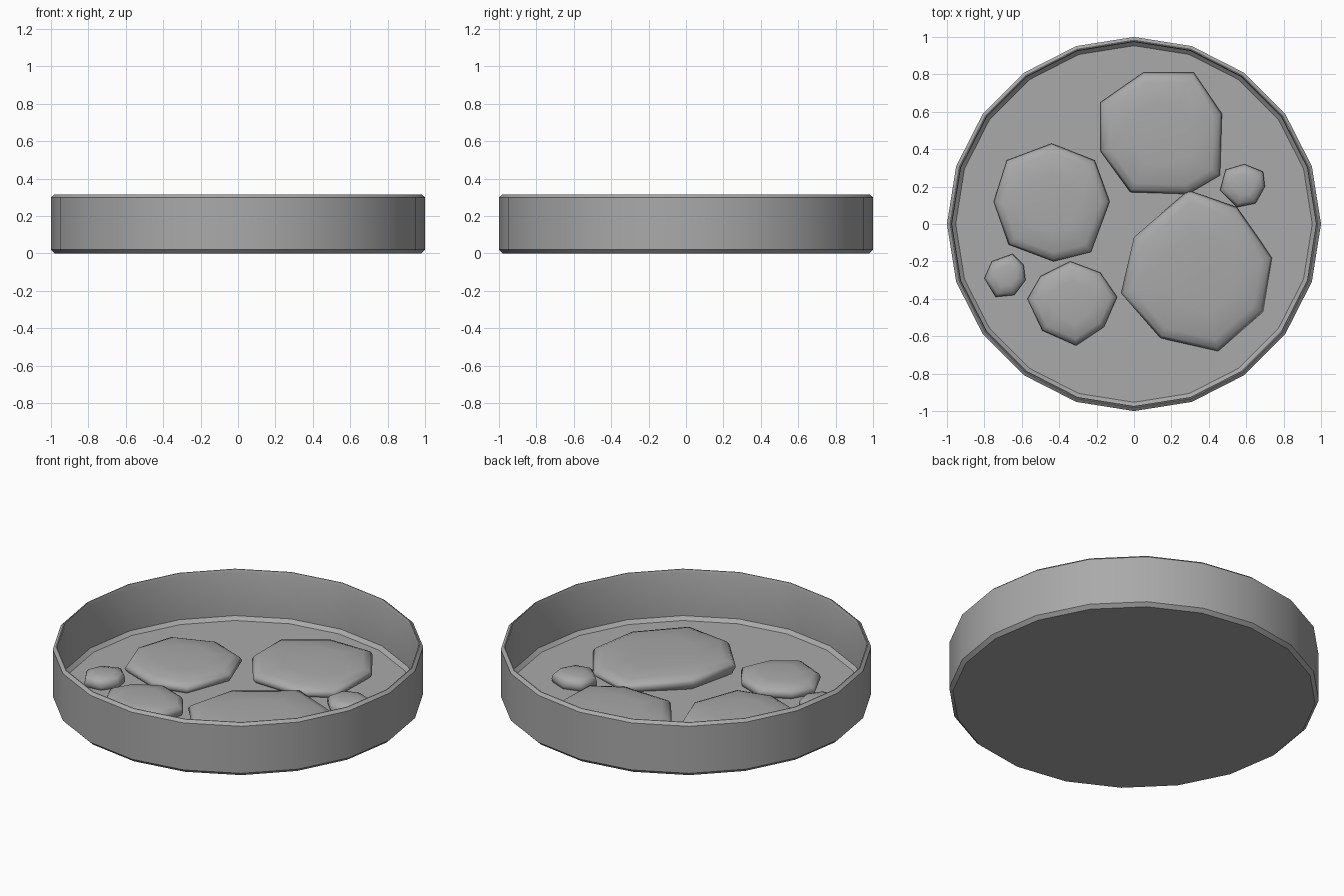
import bpy, bmesh, math

cube = bpy.data.objects.get("Cube")
if cube:
    bpy.data.objects.remove(cube, do_unlink=True)

SIDES = 20

# One plain grey for everything
grey = bpy.data.materials.new("plain grey")
grey.use_nodes = True
colour = (0.4, 0.4, 0.4, 1)
grey.diffuse_color = colour
grey.node_tree.nodes["Principled BSDF"].inputs["Base Color"].default_value = colour


def loft(name, rings, sharp_angle):
    """Skin a stack of equal-length rings and cap both ends."""
    bm = bmesh.new()
    loops = [[bm.verts.new(point) for point in ring] for ring in rings]
    for low, high in zip(loops, loops[1:]):
        for i in range(len(low)):
            j = (i + 1) % len(low)
            bm.faces.new((low[i], low[j], high[j], high[i]))
    bm.faces.new(loops[0])
    bm.faces.new(loops[-1])
    bmesh.ops.recalc_face_normals(bm, faces=bm.faces)
    mesh = bpy.data.meshes.new(name)
    bm.to_mesh(mesh)
    bm.free()
    mesh.materials.append(grey)
    obj = bpy.data.objects.new(name, mesh)
    bpy.context.collection.objects.link(obj)
    bpy.ops.object.select_all(action="DESELECT")
    obj.select_set(True)
    bpy.context.view_layer.objects.active = obj
    bpy.ops.object.shade_smooth_by_angle(angle=math.radians(sharp_angle))
    return obj


def circle(radius, z):
    angles = [2 * math.pi * i / SIDES for i in range(SIDES)]
    return [(radius * math.cos(a), radius * math.sin(a), z) for a in angles]


# Shallow dish: bevelled base, outer wall, lip, inner wall, floor
dish_profile = [(0.98, 0), (1, 0.02), (1, 0.3), (0.983, 0.315),
                (0.978, 0.315), (0.973, 0.3), (0.973, 0.04), (0.953, 0.02)]
loft("dish", [circle(r, z) for r, z in dish_profile], 30)

# Raised blobs: outline scale and height, from the buried foot to the crown
blob_profile = [(0.93, 0.01), (1, 0.04), (0.96, 0.06), (0.85, 0.075), (0.5, 0.085)]


def blob(name, outline, tilt=0):
    cx = sum(x for x, y in outline) / len(outline)
    cy = sum(y for x, y in outline) / len(outline)
    rings = []
    for scale, z in blob_profile:
        lean = 0 if z < 0.02 else tilt
        rings.append([(cx + (x - cx) * scale, cy + (y - cy) * scale,
                       z + lean * (x - cx) * scale) for x, y in outline])
    loft(name, rings, 180)


blob("back_blob", [(.05, .81), (.32, .81), (.47, .59), (.46, .26),
                   (.29, .16), (-.02, .17), (-.18, .39), (-.18, .65)])
blob("side_blob", [(-.44, .43), (-.21, .34), (-.13, .12), (-.23, -.15),
                   (-.43, -.2), (-.67, -.11), (-.75, .12), (-.68, .34)])
blob("large_blob", [(.29, .18), (.55, .09), (.74, -.18), (.69, -.47),
                    (.45, -.68), (.14, -.61), (-.07, -.37), (0, -.07)], tilt=-0.06)
blob("front_blob", [(-.34, -.2), (-.18, -.26), (-.09, -.39), (-.16, -.55),
                    (-.31, -.65), (-.49, -.57), (-.57, -.4), (-.5, -.28)])
blob("small_right_blob", [(-.65, -.16), (-.59, -.22), (-.58, -.3), (-.64, -.38),
                          (-.74, -.39), (-.8, -.29), (-.76, -.2)])
blob("small_left_blob", [(.59, .32), (.69, .28), (.7, .2), (.65, .11),
                         (.55, .09), (.46, .18), (.49, .29)])
